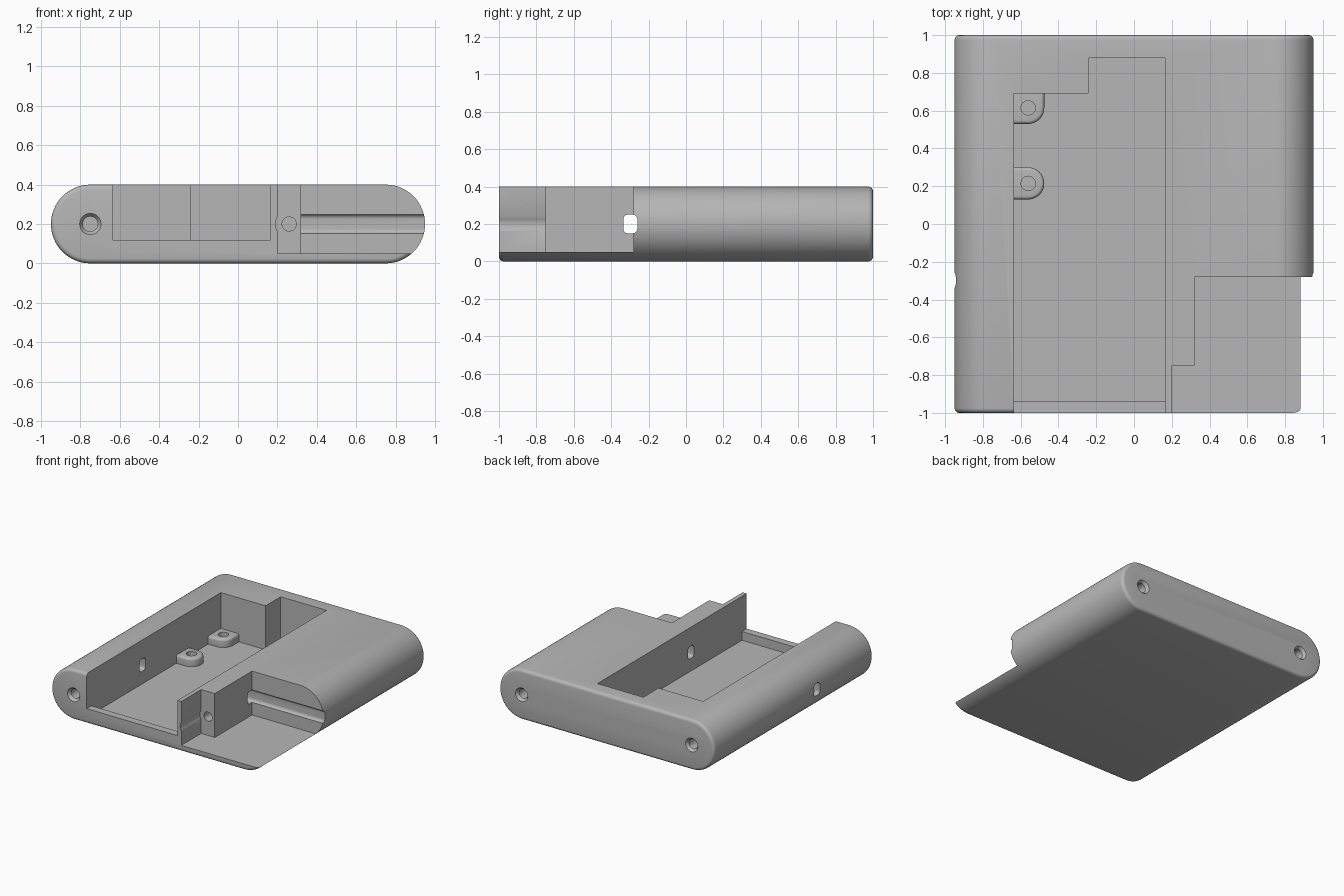
import bpy, bmesh, math
from mathutils import Vector

cube = bpy.data.objects.get("Cube")
if cube:
    bpy.data.objects.remove(cube, do_unlink=True)

grey = bpy.data.materials.new("plain grey")
grey.use_nodes = True
colour = (0.47, 0.47, 0.47, 1)
grey.diffuse_color = colour
grey.node_tree.nodes["Principled BSDF"].inputs["Base Color"].default_value = colour


def place(axis, u, v, w):
    """Profile point (u, v) at distance w along the axis."""
    return Vector({"X": (w, u, v), "Y": (u, w, v), "Z": (u, v, w)}[axis])


def prism(name, axis, low, high, near, far=None):
    """Solid between two matching outlines."""
    far = far or near
    bm = bmesh.new()
    a = [bm.verts.new(place(axis, u, v, low)) for u, v in near]
    b = [bm.verts.new(place(axis, u, v, high)) for u, v in far]
    bm.faces.new(a)
    bm.faces.new(b)
    for i in range(len(a)):
        j = (i + 1) % len(a)
        bm.faces.new((a[i], a[j], b[j], b[i]))
    bmesh.ops.recalc_face_normals(bm, faces=bm.faces)
    mesh = bpy.data.meshes.new(name)
    bm.to_mesh(mesh)
    bm.free()
    mesh.materials.append(grey)
    obj = bpy.data.objects.new(name, mesh)
    bpy.context.collection.objects.link(obj)
    return obj


def arc(cx, cy, r, start, end, steps):
    angles = [math.radians(start + (end - start) * i / steps) for i in range(steps + 1)]
    return [(cx + r * math.cos(t), cy + r * math.sin(t)) for t in angles]


def circle(cx, cy, r):
    return arc(cx, cy, r, 0, 360, 32)[:-1]


def rect(x0, x1, y0, y1):
    return [(x0, y0), (x1, y0), (x1, y1), (x0, y1)]


def apply(obj, mod):
    bpy.ops.object.select_all(action="DESELECT")
    obj.select_set(True)
    bpy.context.view_layer.objects.active = obj
    bpy.ops.object.modifier_apply(modifier=mod.name)


def combine(obj, other, operation="DIFFERENCE"):
    mod = obj.modifiers.new("combine", "BOOLEAN")
    mod.solver = "EXACT"
    mod.operation = operation
    mod.object = other
    apply(obj, mod)
    bpy.data.objects.remove(other, do_unlink=True)


def bevel(obj, width):
    mod = obj.modifiers.new("round", "BEVEL")
    mod.width = width
    mod.segments = 4
    mod.limit_method = "ANGLE"
    mod.angle_limit = math.radians(40)
    apply(obj, mod)


def smooth(obj):
    bpy.ops.object.select_all(action="DESELECT")
    obj.select_set(True)
    bpy.context.view_layer.objects.active = obj
    bpy.ops.object.shade_smooth_by_angle(angle=math.radians(30))


# Capsule-section housing with softened ends
section = arc(0.75, 0.2, 0.2, -90, 90, 32) + arc(-0.75, 0.2, 0.2, 90, 270, 32)
housing = prism("housing", "Y", -1, 1, section)
bevel(housing, 0.025)

# Square-edged front end of the thin dividing wall
combine(housing, prism("divider", "Y", -1, -0.7, rect(0.15, 0.25, 0.06, 0.4)), "UNION")

# Main pocket, leaving a low lip at the front
pocket = [(-0.635, -0.94), (0.165, -0.94), (0.165, 0.88),
          (-0.24, 0.88), (-0.24, 0.69), (-0.635, 0.69)]
combine(housing, prism("pocket", "Z", 0.05, 0.5, pocket))
combine(housing, prism("lip_opening", "Z", 0.12, 0.5, rect(-0.635, 0.165, -1.1, -0.9)))

# Stepped open bay at the front corner
bay = [(0.2, -1.1), (1.1, -1.1), (1.1, -0.28),
       (0.32, -0.28), (0.32, -0.75), (0.2, -0.75)]
combine(housing, prism("bay", "Z", 0.05, 0.5, bay))

# Rounded slot running right across the housing
y0, y1, z0, z1, r = -0.335, -0.26, 0.15, 0.25, 0.025
slot = (arc(y1 - r, z1 - r, r, 0, 90, 6) + arc(y0 + r, z1 - r, r, 90, 180, 6)
        + arc(y0 + r, z0 + r, r, 180, 270, 6) + arc(y1 - r, z0 + r, r, 270, 360, 6))
combine(housing, prism("cross_slot", "X", -1.1, 1.1, slot))

# Screw-head clearance scooped from the divider, and its screw hole
combine(housing, prism("clearance", "Y", -1.1, -0.752, circle(0.26, 0.2, 0.07)))
combine(housing, prism("bay_hole", "Y", -0.8, -0.58, circle(0.26, 0.2, 0.036)))

# Screw holes with flared mouths in both ends
for x, end in ((-0.75, -1), (-0.75, 1), (0.75, 1)):
    for inner, outer, depth in ((0.038, 0.038, 0.16), (0.036, 0.055, 0.025)):
        a, b = circle(x, 0.2, inner), circle(x, 0.2, outer)
        if end < 0:
            cutter = prism("end_hole", "Y", -1.001, -1 + depth, b, a)
        else:
            cutter = prism("end_hole", "Y", 1 - depth, 1.001, a, b)
        combine(housing, cutter)
smooth(housing)

# Two mounting bosses on the pocket floor
for name, y, against_wall in (("rear_boss", 0.615, True), ("front_boss", 0.215, False)):
    outline = [(-0.67, y - 0.085)] + arc(-0.56, y, 0.085, -90, 0, 10)
    if against_wall:
        outline += [(-0.475, y + 0.12), (-0.67, y + 0.12)]
    else:
        outline += arc(-0.56, y, 0.085, 0, 90, 10)[1:] + [(-0.67, y + 0.085)]
    boss = prism(name, "Z", 0.02, 0.115, outline)
    bevel(boss, 0.018)
    combine(boss, prism("boss_hole", "Z", 0.05, 0.2, circle(-0.56, y, 0.038)))
    smooth(boss)
